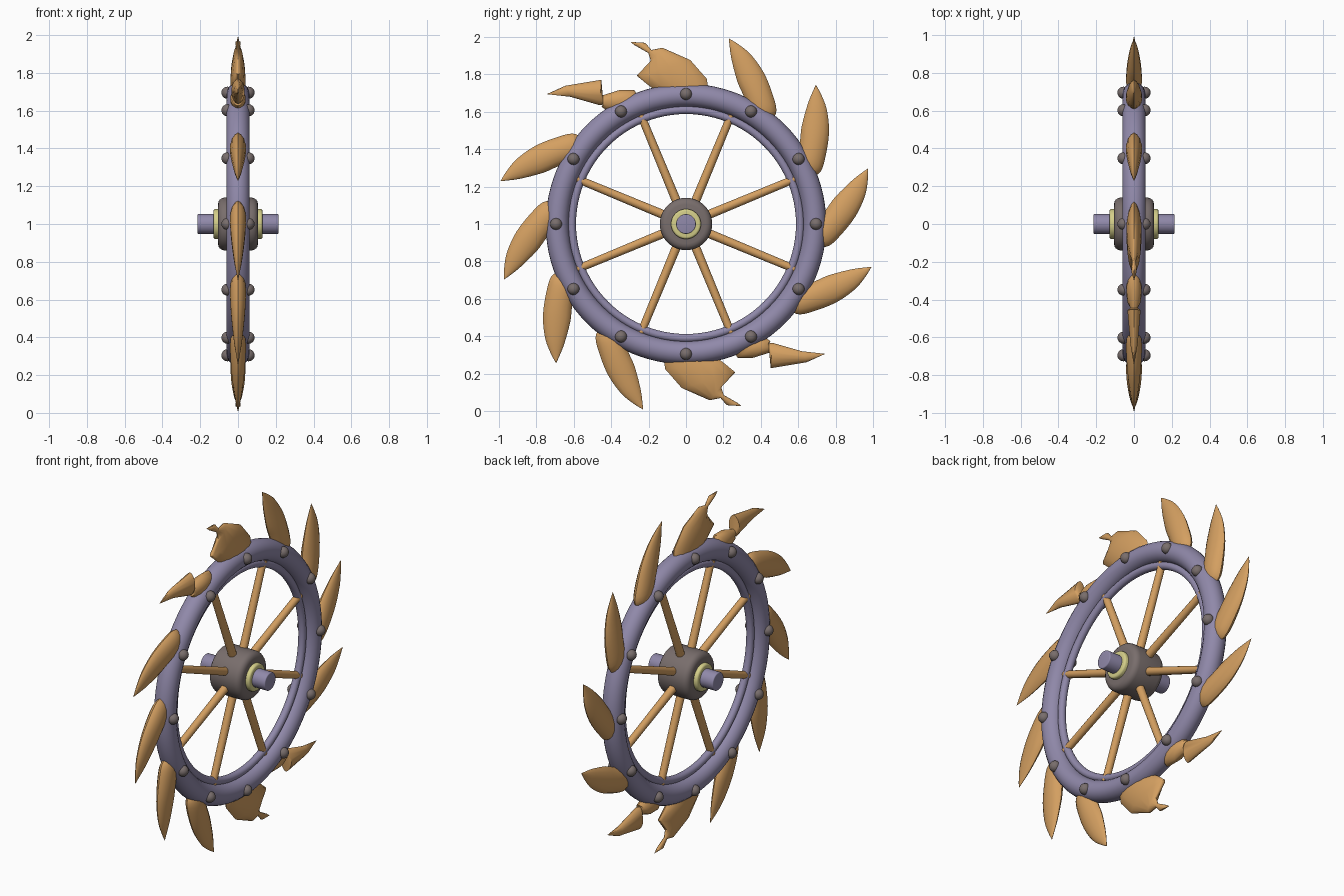
import bpy, bmesh
from math import sin, cos, pi, radians
from mathutils import Vector, Matrix

cube = bpy.data.objects.get("Cube")
if cube:
    bpy.data.objects.remove(cube, do_unlink=True)

CENTRE = Vector((0, 0, 1))


def material(name, rgb):
    m = bpy.data.materials.new(name)
    m.use_nodes = True
    m.diffuse_color = (*rgb, 1)
    bsdf = next(n for n in m.node_tree.nodes if n.type == 'BSDF_PRINCIPLED')
    bsdf.inputs["Base Color"].default_value = (*rgb, 1)
    return m


STEEL = material("violet_steel", (0.28, 0.25, 0.40))
IRON = material("dark_iron", (0.19, 0.155, 0.15))
BRASS = material("pale_brass", (0.66, 0.62, 0.25))
TAN = material("tan_bone", (0.66, 0.35, 0.12))


def finish(name, bm, mat, angle=40):
    bmesh.ops.recalc_face_normals(bm, faces=bm.faces)
    mesh = bpy.data.meshes.new(name)
    bm.to_mesh(mesh)
    bm.free()
    mesh.materials.append(mat)
    ob = bpy.data.objects.new(name, mesh)
    ob.location = CENTRE
    bpy.context.collection.objects.link(ob)
    bpy.ops.object.select_all(action='DESELECT')
    ob.select_set(True)
    bpy.context.view_layer.objects.active = ob
    bpy.ops.object.shade_smooth_by_angle(angle=radians(angle))
    return ob


def lathe(name, profile, mat, steps=48, closed=False):
    """Turn a profile of (radius, x) points around the x axis."""
    bm = bmesh.new()
    verts = [bm.verts.new((x, 0, r)) for r, x in profile]
    pairs = list(zip(verts, verts[1:]))
    if closed:
        pairs.append((verts[-1], verts[0]))
    edges = [bm.edges.new(p) for p in pairs]
    bmesh.ops.spin(bm, geom=verts + edges, cent=(0, 0, 0), axis=(1, 0, 0),
                   angle=2 * pi, steps=steps)
    bmesh.ops.remove_doubles(bm, verts=bm.verts, dist=0.0001)
    return finish(name, bm, mat)


def ring(name, major, minor, mat):
    circle = [(major + minor * cos(a), minor * sin(a))
              for a in (2 * pi * i / 20 for i in range(20))]
    return lathe(name, circle, mat, 96, closed=True)


def drum(name, radius, half, bevel, mat):
    curve = [(radius - bevel + bevel * sin(a), half - bevel + bevel * cos(a))
             for a in (pi / 8 * i for i in range(5))]
    half_profile = [(0, half)] + curve
    lathe(name, half_profile + [(r, -x) for r, x in reversed(half_profile)], mat)


# Rim, inner hoop, hub, bearing collar and axle
ring("rim", 0.688, 0.062, STEEL)
ring("inner_hoop", 0.61, 0.022, STEEL)
drum("hub", 0.14, 0.106, 0.035, IRON)
drum("bearing_collar", 0.08, 0.13, 0.012, BRASS)
drum("axle", 0.053, 0.215, 0.006, STEEL)

# Spokes
for i in range(8):
    bm = bmesh.new()
    bmesh.ops.create_cone(bm, segments=16, radius1=0.024, radius2=0.021, depth=0.53,
                          cap_ends=True, matrix=Matrix.Translation((0, 0, 0.365)))
    bm.transform(Matrix.Rotation(radians(22.5 + 45 * i), 4, 'X'))
    finish(f"spoke_{i + 1}", bm, TAN)

# Rivets on both faces of the rim
for i in range(12):
    bm = bmesh.new()
    for side in (-1, 1):
        bmesh.ops.create_uvsphere(bm, u_segments=16, v_segments=10, radius=0.032,
                                  matrix=Matrix.Translation((side * 0.056, 0, 0.695)))
    bm.transform(Matrix.Rotation(radians(30 * i), 4, 'X'))
    finish(f"rivet_pair_{i + 1}", bm, IRON)

# Claw sections: inner edge (radial, tangential), outer edge, half thickness
ROOT = [(0.70, -0.17, 0.70, -0.335, 0.042), (0.66, -0.19, 0.65, -0.325, 0.035)]
TIP = [(1.018, 0, 1.018, 0, 0.001)]
WHOLE = TIP + [
    (0.965, -0.018, 1.0, -0.055, 0.01),
    (0.904, -0.043, 0.96, -0.135, 0.022),
    (0.804, -0.096, 0.88, -0.225, 0.035),
    (0.745, -0.14, 0.78, -0.295, 0.042)] + ROOT
CHIPPED = TIP + [
    (0.995, -0.016, 0.99, -0.075, 0.014),
    (0.934, -0.074, 0.944, -0.095, 0.01),
    (0.89, -0.075, 0.938, -0.155, 0.022),
    (0.835, 0.02, 0.832, -0.278, 0.036),
    (0.76, -0.03, 0.71, -0.333, 0.042),
    (0.68, -0.1, 0.65, -0.325, 0.035)]
CRACKED = TIP + [
    (0.917, -0.075, 0.976, -0.1, 0.02),
    (0.77, -0.15, 0.857, -0.255, 0.036),
    (0.76, -0.165, 0.795, -0.2, 0.02),
    (0.757, -0.15, 0.747, -0.284, 0.036),
    (0.73, -0.155, 0.69, -0.335, 0.042)] + ROOT[1:]


def smooth_sections(rows, cuts=3):
    """Catmull-Rom interpolation between sections."""
    rows = [Vector(r) for r in rows]
    out = []
    for i in range(len(rows) - 1):
        a, b, c = rows[max(i - 1, 0)], rows[i], rows[i + 1]
        d = rows[min(i + 2, len(rows) - 1)]
        for k in range(cuts):
            t = k / cuts
            out.append(b + (c - a) * (t / 2) + (a * 2 - b * 5 + c * 4 - d) * (t * t / 2)
                       + (b * 3 - a - c * 3 + d) * (t ** 3 / 2))
    return out + [rows[-1]]


def claw(name, rows, angle, sides=14):
    bm = bmesh.new()
    loops = []
    for u0, v0, u1, v1, thick in rows:
        a, b = Vector((0, u0, v0)), Vector((0, u1, v1))
        loop = []
        for k in range(sides):
            t = 2 * pi * k / sides
            p = (a + b) / 2 + (b - a) / 2 * cos(t)
            p.x = thick * sin(t) * abs(sin(t)) ** 0.25
            loop.append(bm.verts.new(p))
        loops.append(loop)
    for la, lb in zip(loops, loops[1:]):
        for k in range(sides):
            n = (k + 1) % sides
            bm.faces.new((la[k], la[n], lb[n], lb[k]))
    bm.faces.new(loops[-1])
    bmesh.ops.remove_doubles(bm, verts=bm.verts, dist=0.0005)
    bm.transform(Matrix.Rotation(radians(angle), 4, 'X'))
    finish(name, bm, TAN, 50)


# Claws around the rim: two broken ones on each opposite side
for i in range(12):
    turn = 17 + 30 * i
    if i % 6 == 3:
        claw(f"chipped_claw_{i + 1}", CHIPPED, turn)
    elif i % 6 == 4:
        claw(f"cracked_claw_{i + 1}", CRACKED, turn)
    else:
        claw(f"claw_{i + 1}", smooth_sections(WHOLE), turn)
